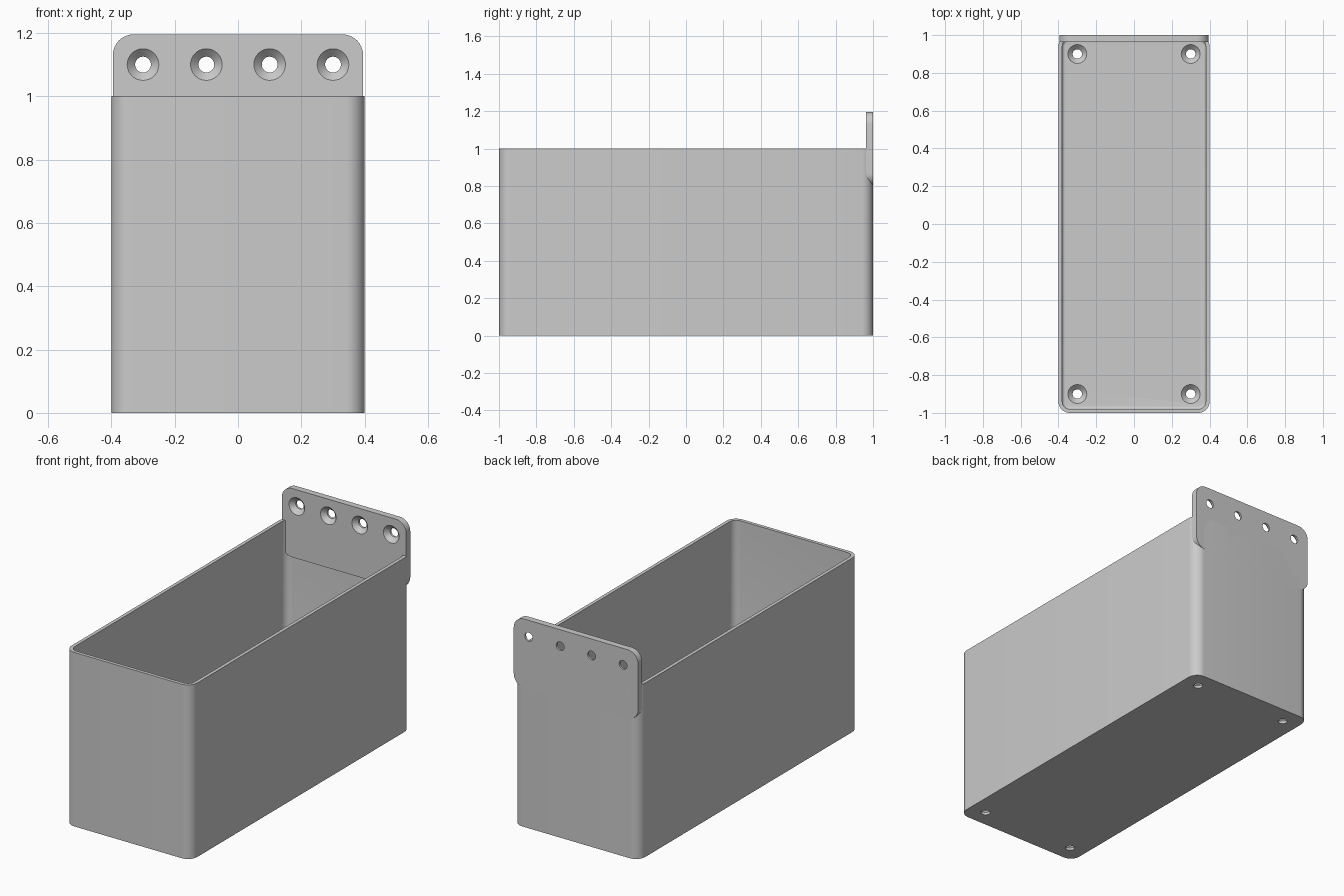
import bpy, bmesh, math
from mathutils import Matrix, Vector

if "Cube" in bpy.data.objects:
    bpy.data.objects.remove(bpy.data.objects["Cube"], do_unlink=True)

grey = bpy.data.materials.new("plain grey")
grey.use_nodes = True
colour = (0.6, 0.6, 0.6, 1)
grey.diffuse_color = colour
grey.node_tree.nodes["Principled BSDF"].inputs["Base Color"].default_value = colour


def finish(name, bm):
    bmesh.ops.recalc_face_normals(bm, faces=bm.faces)
    mesh = bpy.data.meshes.new(name)
    bm.to_mesh(mesh)
    bm.free()
    mesh.materials.append(grey)
    obj = bpy.data.objects.new(name, mesh)
    bpy.context.collection.objects.link(obj)
    return obj


def rounded_block(name, low, high, axis, radius, floor_radius=0):
    """Box whose edges along one axis are rounded, optionally its floor too."""
    low, high = Vector(low), Vector(high)
    bm = bmesh.new()
    bmesh.ops.create_cube(bm, size=1)
    for v in bm.verts:
        v.co = (low + high) / 2 + v.co * (high - low)
    edges = [e for e in bm.edges
             if abs(e.verts[0].co[axis] - e.verts[1].co[axis]) > 1e-4]
    bmesh.ops.bevel(bm, geom=edges, offset=radius, segments=10,
                    profile=0.5, affect='EDGES')
    if floor_radius:
        edges = [e for e in bm.edges
                 if all(abs(v.co.z - low.z) < 1e-4 for v in e.verts)]
        bmesh.ops.bevel(bm, geom=edges, offset=floor_radius, segments=5,
                        profile=0.5, affect='EDGES')
    return finish(name, bm)


def screw_hole(place):
    """Countersunk screw shape, with the seat's rim at the local origin."""
    sides = 32
    bm = bmesh.new()
    rings = []
    for radius, height in ((0.025, -0.1), (0.025, -0.025), (0.05, 0), (0.05, 0.04)):
        rings.append([bm.verts.new((radius * math.cos(math.tau * i / sides),
                                    radius * math.sin(math.tau * i / sides), height))
                      for i in range(sides)])
    for a, b in zip(rings, rings[1:]):
        for i in range(sides):
            j = (i + 1) % sides
            bm.faces.new((a[i], a[j], b[j], b[i]))
    bm.faces.new(rings[0])
    bm.faces.new(rings[-1])
    bm.transform(place)
    return finish("hole_cutter", bm)


def cut(obj, cutter):
    cutter.hide_render = True
    bpy.context.view_layer.objects.active = obj
    mod = obj.modifiers.new("cut", 'BOOLEAN')
    mod.operation = 'DIFFERENCE'
    mod.solver = 'EXACT'
    mod.object = cutter
    bpy.ops.object.modifier_apply(modifier=mod.name)
    bpy.data.objects.remove(cutter, do_unlink=True)


# Open tray with a rounded cavity and four floor holes
wall, floor = 0.02, 0.04
tray = rounded_block("tray", (-0.4, -1, 0), (0.4, 1, 1), 2, 0.06)
cut(tray, rounded_block("cavity_cutter", (-0.4 + wall, -1 + wall, floor),
                        (0.4 - wall, 1 - wall, 1.2), 2, 0.04, 0.015))
for x in (-0.3, 0.3):
    for y in (-0.9, 0.9):
        cut(tray, screw_hole(Matrix.Translation((x, y, floor))))

# Mounting plate on the back, with a row of countersunk holes
plate = rounded_block("mounting_plate", (-0.395, 0.963, 0.8), (0.395, 1, 1.195), 1, 0.065)
for x in (-0.3, -0.1, 0.1, 0.3):
    turn = Matrix.Rotation(math.radians(90), 4, 'X')
    cut(plate, screw_hole(Matrix.Translation((x, 0.963, 1.1)) @ turn))

# Smooth the rounded corners, keep the rims sharp
bpy.ops.object.select_all(action='DESELECT')
for obj in (tray, plate):
    obj.select_set(True)
bpy.context.view_layer.objects.active = tray
bpy.ops.object.shade_smooth_by_angle(angle=math.radians(30))
